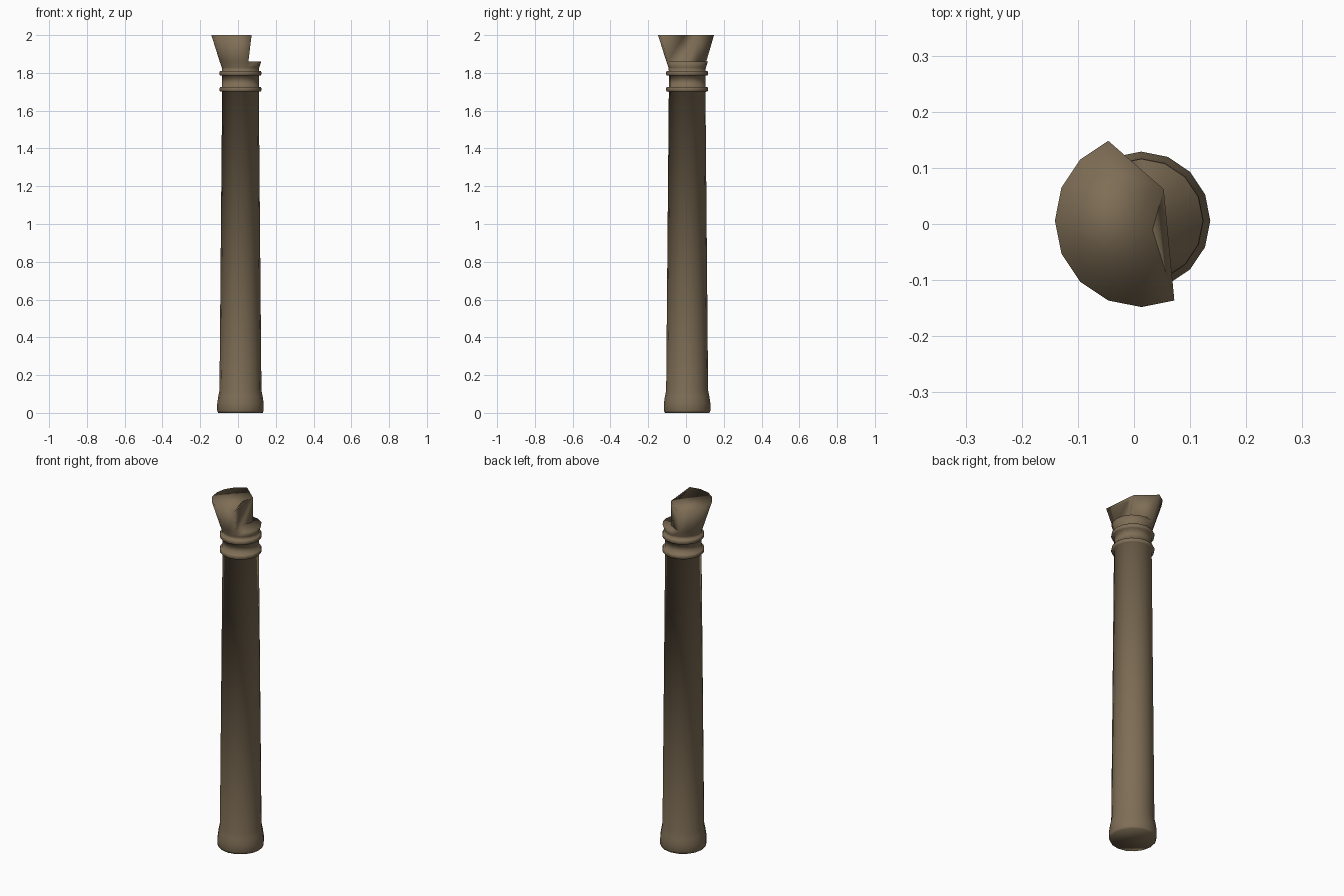
import bpy, bmesh, math

cube = bpy.data.objects.get("Cube")
if cube:
    bpy.data.objects.remove(cube, do_unlink=True)

SIDES = 16
CX, CY = 0.013, 0.006      # column axis
LEDGE_Z, TOP_Z = 1.86, 2.0

stone = bpy.data.materials.new("brown_stone")
stone.use_nodes = True
colour = (0.21, 0.155, 0.092, 1)
stone.diffuse_color = colour
stone.node_tree.nodes["Principled BSDF"].inputs["Base Color"].default_value = colour

bm = bmesh.new()


def ring(radius, z, indices=range(SIDES)):
    """Vertices of a circle, or of part of one, around the column axis."""
    step = 2 * math.pi / SIDES
    return [bm.verts.new((CX + radius * math.cos(k * step),
                          CY + radius * math.sin(k * step), z)) for k in indices]


def bead(z):
    """Profile of a rounded band around the neck."""
    return [(0.097, z - 0.013), (0.108, z - 0.012), (0.111, z - 0.005),
            (0.111, z + 0.005), (0.108, z + 0.012), (0.097, z + 0.013)]


# Flared foot, tapering shaft, two bands and the start of the capital
profile = [(0.118, 0), (0.123, 0.012), (0.123, 0.05), (0.118, 0.085), (0.111, 0.12)]
profile += bead(1.713) + bead(1.798) + [(0.099, 1.828), (0.110, LEDGE_Z)]
loops = [ring(r, z) for r, z in profile]
for low, high in zip(loops, loops[1:]):
    for k in range(SIDES):
        n = (k + 1) % SIDES
        bm.faces.new((low[k], low[n], high[n], high[k]))
bm.faces.new(loops[0][::-1])

# Surviving part of the capital, with a jagged upright break
first, last = 5, 13
rim = loops[-1]
low_arc = rim[first:last + 1]
top_arc = ring(0.154, TOP_Z, range(first, last + 1))
crack = [(0.033, -0.01), (0.053, 0.062)]
low_crack = [bm.verts.new((x, y, LEDGE_Z)) for x, y in crack]
top_crack = [bm.verts.new((x, y, TOP_Z)) for x, y in crack]
low_wall = low_arc + low_crack
top_wall = top_arc + top_crack
for k in range(len(low_wall)):
    n = (k + 1) % len(low_wall)
    bm.faces.new((low_wall[k], low_wall[n], top_wall[n], top_wall[k]))
bm.faces.new(top_wall)

# Flat ledge where the rest of the capital has broken away
bm.faces.new(rim[last:] + rim[:first + 1] + low_crack[::-1])

for face in bm.faces:
    face.smooth = True
bmesh.ops.triangulate(bm, faces=[f for f in bm.faces if len(f.verts) > 4])
bmesh.ops.recalc_face_normals(bm, faces=bm.faces)

mesh = bpy.data.meshes.new("broken_column")
bm.to_mesh(mesh)
bm.free()
mesh.materials.append(stone)
column = bpy.data.objects.new("broken_column", mesh)
bpy.context.collection.objects.link(column)
